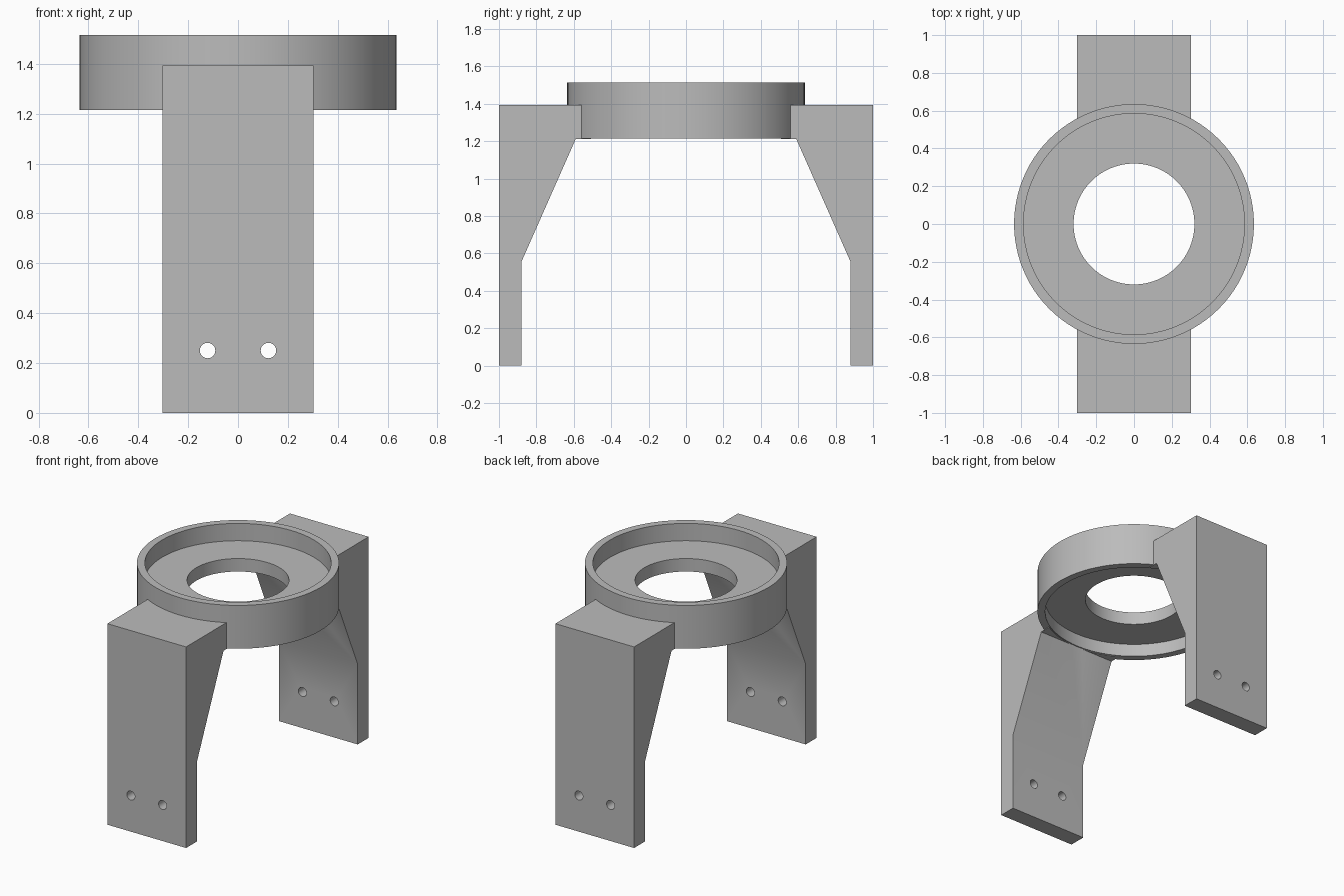
import bpy, bmesh, math

cube = bpy.data.objects.get("Cube")
if cube:
    bpy.data.objects.remove(cube, do_unlink=True)

grey = bpy.data.materials.new("plain_grey")
grey.use_nodes = True
grey.diffuse_color = (0.5, 0.5, 0.5, 1)
grey.node_tree.nodes["Principled BSDF"].inputs["Base Color"].default_value = (0.5, 0.5, 0.5, 1)


def make_object(name, bm):
    bmesh.ops.recalc_face_normals(bm, faces=bm.faces)
    mesh = bpy.data.meshes.new(name)
    bm.to_mesh(mesh)
    bm.free()
    mesh.materials.append(grey)
    obj = bpy.data.objects.new(name, mesh)
    bpy.context.collection.objects.link(obj)
    return obj


def activate(obj):
    bpy.ops.object.select_all(action='DESELECT')
    obj.select_set(True)
    bpy.context.view_layer.objects.active = obj


def smooth(obj):
    activate(obj)
    bpy.ops.object.shade_smooth_by_angle(angle=math.radians(25))


def lathe(name, profile, steps=96):
    """Revolve a closed (radius, z) profile around the z axis."""
    bm = bmesh.new()
    verts = [bm.verts.new((r, 0, z)) for r, z in profile]
    edges = [bm.edges.new((verts[i - 1], verts[i])) for i in range(len(verts))]
    bmesh.ops.spin(bm, geom=verts + edges, cent=(0, 0, 0), axis=(0, 0, 1),
                   angle=math.tau, steps=steps)
    bmesh.ops.remove_doubles(bm, verts=bm.verts, dist=1e-4)
    return make_object(name, bm)


def cylinder_cutter(radius, depth, location, rotation=(0, 0, 0), sides=96):
    bpy.ops.mesh.primitive_cylinder_add(vertices=sides, radius=radius, depth=depth,
                                        location=location, rotation=rotation)
    cutter = bpy.context.object
    cutter.hide_render = True
    return cutter


def cut(obj, cutter):
    mod = obj.modifiers.new("cut", 'BOOLEAN')
    mod.operation = 'DIFFERENCE'
    mod.solver = 'EXACT'
    mod.object = cutter
    activate(obj)
    bpy.ops.object.modifier_apply(modifier=mod.name)
    bpy.data.objects.remove(cutter, do_unlink=True)


# Ring: outer wall with a perforated floor, recessed above and below
OUTER, LIP, HOLE = 0.635, 0.585, 0.32
BOTTOM, TOP = 1.215, 1.515
FLOOR_LOW, FLOOR_HIGH = 1.305, 1.395
ring = lathe("ring", [(OUTER, BOTTOM), (OUTER, TOP), (LIP, TOP), (LIP, FLOOR_HIGH),
                      (HOLE, FLOOR_HIGH), (HOLE, FLOOR_LOW), (LIP, FLOOR_LOW), (LIP, BOTTOM)])
smooth(ring)

# Legs: tapered bracket profile in (y, z), extruded across x
LEG_PROFILE = [(1, 0), (1, 1.394), (0.5, 1.394), (0.5, 1.211),
               (0.59, 1.211), (0.88, 0.555), (0.88, 0)]
HALF_WIDTH = 0.302
for name, side in (("front_leg", -1), ("back_leg", 1)):
    bm = bmesh.new()
    face = bm.faces.new([bm.verts.new((-HALF_WIDTH, side * y, z)) for y, z in LEG_PROFILE])
    new = bmesh.ops.extrude_face_region(bm, geom=[face])["geom"]
    bmesh.ops.translate(bm, vec=(2 * HALF_WIDTH, 0, 0),
                        verts=[v for v in new if isinstance(v, bmesh.types.BMVert)])
    leg = make_object(name, bm)
    # Curved seat against the ring wall
    cut(leg, cylinder_cutter(0.592, 1, (0, 0, 1.3)))
    # Screw holes
    for x in (-0.122, 0.122):
        cut(leg, cylinder_cutter(0.031, 0.5, (x, side * 0.94, 0.25),
                                 (math.pi / 2, 0, 0), 32))
    smooth(leg)
